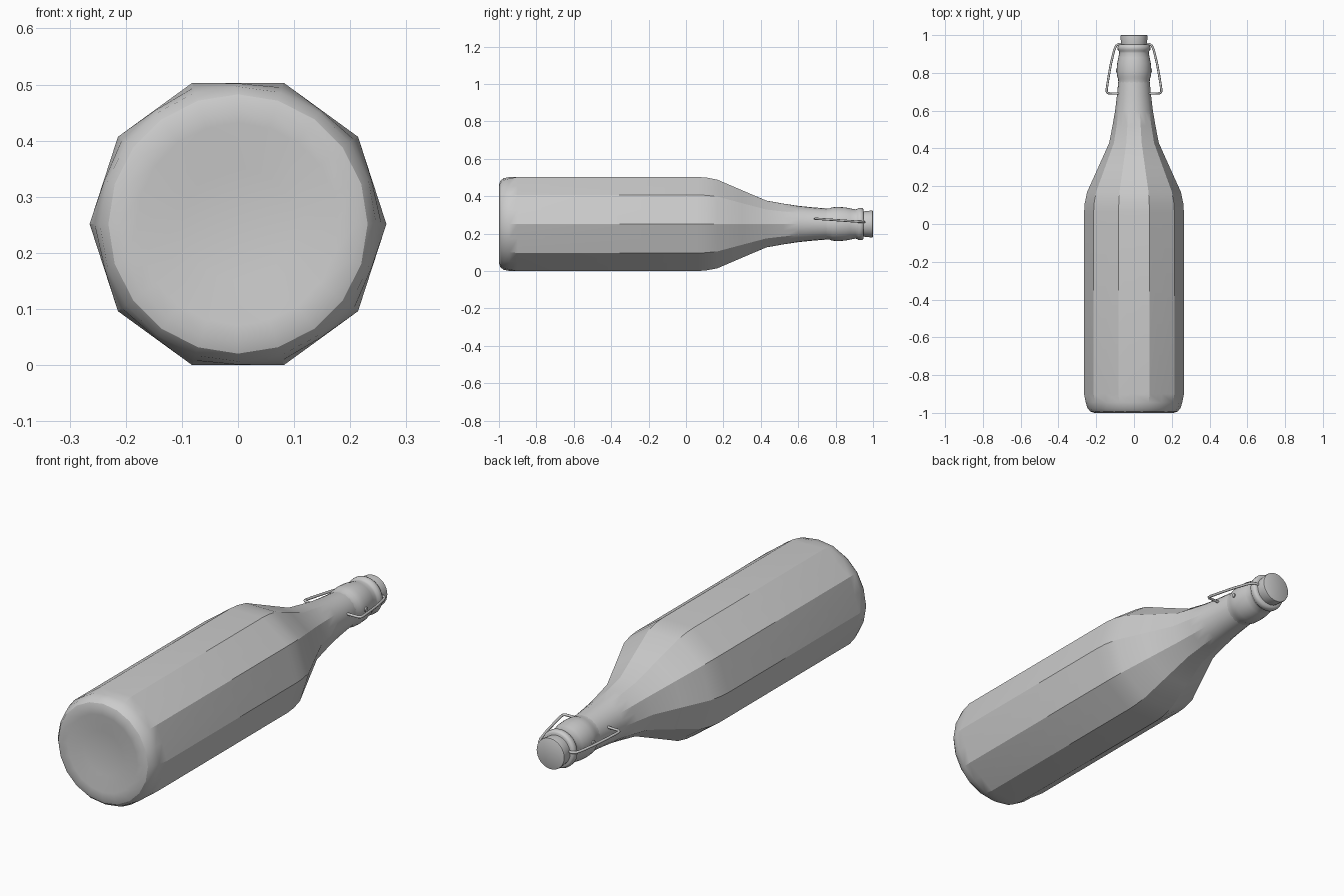
import bpy, bmesh
from math import pi, cos, sin, radians

if "Cube" in bpy.data.objects:
    bpy.data.objects.remove(bpy.data.objects["Cube"])

AXIS_Z = 0.2515
grey = bpy.data.materials.new("plain grey")
grey.use_nodes = True
grey.diffuse_color = (0.6, 0.6, 0.6, 1)
grey.node_tree.nodes["Principled BSDF"].inputs["Base Color"].default_value = (0.6, 0.6, 0.6, 1)


def lathe(name, rings, segments, sharp=30):
    """Sweep (y, radius, facet) rings along y; facet 1 is a ten-sided ring, 0 a round one."""
    bm = bmesh.new()
    loops = []
    for y, r, facet in rings:
        if r == 0:
            loops.append([bm.verts.new((0, y, AXIS_Z))] * segments)
            continue
        loop = []
        for i in range(segments):
            a = 2 * pi * i / segments
            ten = 1 / cos(a % (pi / 5) - pi / 10)
            rr = r * (1 - facet + facet * ten)
            loop.append(bm.verts.new((rr * cos(a), y, AXIS_Z + rr * sin(a))))
        loops.append(loop)
    for lo, hi in zip(loops, loops[1:]):
        for i in range(segments):
            j = (i + 1) % segments
            bm.faces.new(dict.fromkeys((lo[i], lo[j], hi[j], hi[i])))
    bmesh.ops.recalc_face_normals(bm, faces=bm.faces)
    mesh = bpy.data.meshes.new(name)
    bm.to_mesh(mesh)
    bm.free()
    ob = bpy.data.objects.new(name, mesh)
    bpy.context.collection.objects.link(ob)
    finish(ob, sharp)


def finish(ob, sharp):
    ob.data.materials.append(grey)
    bpy.ops.object.select_all(action="DESELECT")
    ob.select_set(True)
    bpy.context.view_layer.objects.active = ob
    bpy.ops.object.shade_smooth_by_angle(angle=radians(sharp))


# Bottle body: hollowed base, ten-sided barrel, tapering shoulder
lathe("bottle_body", [
    (-0.982, 0, 0), (-0.99, 0.10, 0), (-0.998, 0.18, 0), (-1.0, 0.21, 0),
    (-0.993, 0.231, 0), (-0.975, 0.245, 0.1), (-0.945, 0.2505, 0.4), (-0.9, 0.2515, 1),
    (0.06, 0.2515, 1), (0.11, 0.248, 1), (0.17, 0.236, 1), (0.30, 0.180, 1),
    (0.43, 0.125, 0.95), (0.52, 0.109, 0.85), (0.60, 0.097, 0.6), (0.68, 0.089, 0.3),
    (0.755, 0.083, 0)], 20)

# Neck finish: swelling collar and lip ring
lathe("neck_collar", [
    (0.75, 0.083, 0), (0.768, 0.084, 0), (0.782, 0.089, 0), (0.81, 0.091, 0),
    (0.85, 0.089, 0), (0.88, 0.083, 0), (0.905, 0.078, 0), (0.915, 0.080, 0),
    (0.922, 0.086, 0), (0.936, 0.087, 0), (0.946, 0.083, 0), (0.95, 0.076, 0),
    (0.95, 0, 0)], 32, 50)

# Stopper cap
lathe("stopper_cap", [
    (0.945, 0, 0), (0.945, 0.067, 0), (0.952, 0.068, 0), (0.992, 0.072, 0),
    (0.998, 0.071, 0), (1.0, 0.067, 0), (1.0, 0, 0)], 32, 50)

# Wire bail on each side, and the pivot pin below it
for side, s in (("left", 1), ("right", -1)):
    curve = bpy.data.curves.new(side + "_wire", "CURVE")
    curve.dimensions = "3D"
    curve.bevel_depth = 0.006
    curve.bevel_resolution = 2
    curve.use_fill_caps = True
    path = [(0.05, 0.953), (0.08, 0.953), (0.094, 0.945), (0.105, 0.92), (0.122, 0.85),
            (0.136, 0.77), (0.145, 0.71), (0.144, 0.698), (0.136, 0.692), (0.07, 0.69)]
    spline = curve.splines.new("POLY")
    spline.points.add(len(path) - 1)
    for p, (x, y) in zip(spline.points, path):
        p.co = (s * x, y, 0.262 + 0.07 * (0.95 - y), 1)
    ob = bpy.data.objects.new(side + "_wire", curve)
    bpy.context.collection.objects.link(ob)
    bpy.ops.object.select_all(action="DESELECT")
    ob.select_set(True)
    bpy.context.view_layer.objects.active = ob
    bpy.ops.object.convert(target="MESH")
    finish(bpy.context.object, 50)

    bpy.ops.mesh.primitive_cylinder_add(vertices=12, radius=0.01, depth=0.02,
                                        location=(s * 0.086, 0.812, 0.257),
                                        rotation=(0, pi / 2, 0))
    pin = bpy.context.object
    pin.name = side + "_pivot_pin"
    finish(pin, 40)
